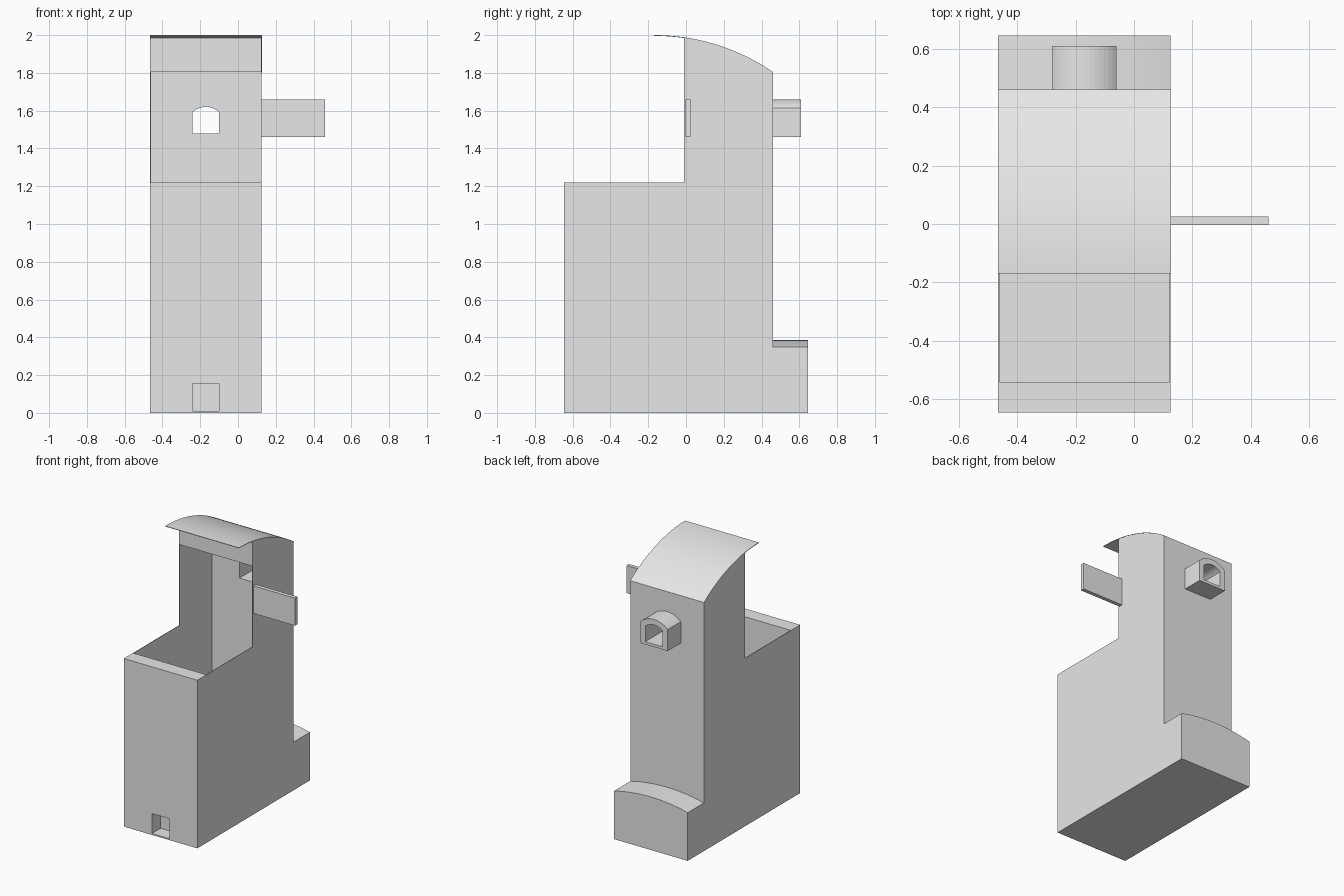
import bpy, bmesh, math
from mathutils import Vector

cube = bpy.data.objects.get("Cube")
if cube:
    bpy.data.objects.remove(cube)

grey = bpy.data.materials.new("plain grey")
grey.use_nodes = True
grey.diffuse_color = (0.8, 0.8, 0.8, 1)
grey.node_tree.nodes["Principled BSDF"].inputs["Base Color"].default_value = (0.8, 0.8, 0.8, 1)

LEFT, RIGHT = -0.465, 0.125      # cabinet width
FRONT, REAR = -0.645, 0.46       # cabinet depth
MID = (LEFT + RIGHT) / 2


def prism(name, outline, axis, start, end):
    """Extrude a flat outline along x (outline in y, z) or y (outline in x, z)."""
    bm = bmesh.new()
    place = (lambda a, b: (start, a, b)) if axis == "x" else (lambda a, b: (a, start, b))
    face = bm.faces.new([bm.verts.new(place(a, b)) for a, b in outline])
    new = bmesh.ops.extrude_face_region(bm, geom=[face])["geom"]
    step = Vector((end - start, 0, 0)) if axis == "x" else Vector((0, end - start, 0))
    bmesh.ops.translate(bm, vec=step, verts=[v for v in new if isinstance(v, bmesh.types.BMVert)])
    bmesh.ops.recalc_face_normals(bm, faces=bm.faces)
    mesh = bpy.data.meshes.new(name)
    bm.to_mesh(mesh)
    bm.free()
    mesh.materials.append(grey)
    obj = bpy.data.objects.new(name, mesh)
    bpy.context.collection.objects.link(obj)
    return obj


def box(name, x0, x1, y0, y1, z0, z1):
    return prism(name, [(x0, z0), (x1, z0), (x1, z1), (x0, z1)], "y", y0, y1)


def arch(x0, x1, z0, spring, top, steps=14):
    """Outline with straight sides and a shallow round top."""
    half, rise = (x1 - x0) / 2, top - spring
    radius = (half ** 2 + rise ** 2) / (2 * rise)
    spread = math.asin(half / radius)
    points = [(x0, z0), (x1, z0)]
    for i in range(steps + 1):
        t = spread * (1 - 2 * i / steps)
        points.append(((x0 + x1) / 2 + radius * math.sin(t), top - radius * (1 - math.cos(t))))
    return points


def cut(target, cutter):
    cutter.hide_render = True
    mod = target.modifiers.new("cut", "BOOLEAN")
    mod.operation, mod.solver, mod.object = "DIFFERENCE", "EXACT", cutter
    bpy.context.view_layer.objects.active = target
    bpy.ops.object.modifier_apply(modifier=mod.name)
    bpy.data.objects.remove(cutter)


def roof_curve(y_start, y_end, steps, drop=0.0):
    """Points along the roof arc, highest at its front edge."""
    radius, crown = 1.115, -0.17
    ys = [y_start + (y_end - y_start) * i / steps for i in range(steps + 1)]
    return [(y, 2 - drop - radius + math.sqrt(radius ** 2 - (y - crown) ** 2)) for y in ys]


# Hollow cabinet with a thick front and back, thin sides and a solid top cap
profile = [(FRONT, 0), (REAR, 0)] + roof_curve(REAR, -0.01, 20, 0.002)
profile += [(-0.01, 1.22), (FRONT, 1.22)]
cabinet = prism("cabinet", profile, "x", LEFT, RIGHT)
cut(cabinet, box("cavity_cutter", LEFT + 0.004, RIGHT - 0.004, -0.54, 0.36, 0.01, 1.805))
cut(cabinet, box("recess_cutter", -0.24, -0.1, -0.7, -0.545, 0.01, 0.155))
cut(cabinet, prism("window_cutter", arch(-0.24, -0.1, 1.48, 1.592, 1.62), "y", 0.3, 0.5))

# Curved roof sheet with a front overhang
sheet = roof_curve(-0.17, REAR, 28) + roof_curve(REAR, -0.17, 28, 0.004)
prism("roof", sheet, "x", LEFT - 0.001, RIGHT + 0.001)

# Arched tube around the rear window
tube = prism("rear_tube", arch(-0.28, -0.06, 1.46, 1.615, 1.66), "y", REAR, 0.61)
cut(tube, prism("tube_cutter", arch(-0.24, -0.1, 1.48, 1.592, 1.62), "y", 0.4, 0.7))

# Rear step with a gently rounded top
prism("rear_step", arch(LEFT, RIGHT, 0, 0.35, 0.385), "y", REAR, 0.645)

# Flat arm on the left side
box("side_arm", RIGHT, 0.46, -0.003, 0.025, 1.46, 1.66)
